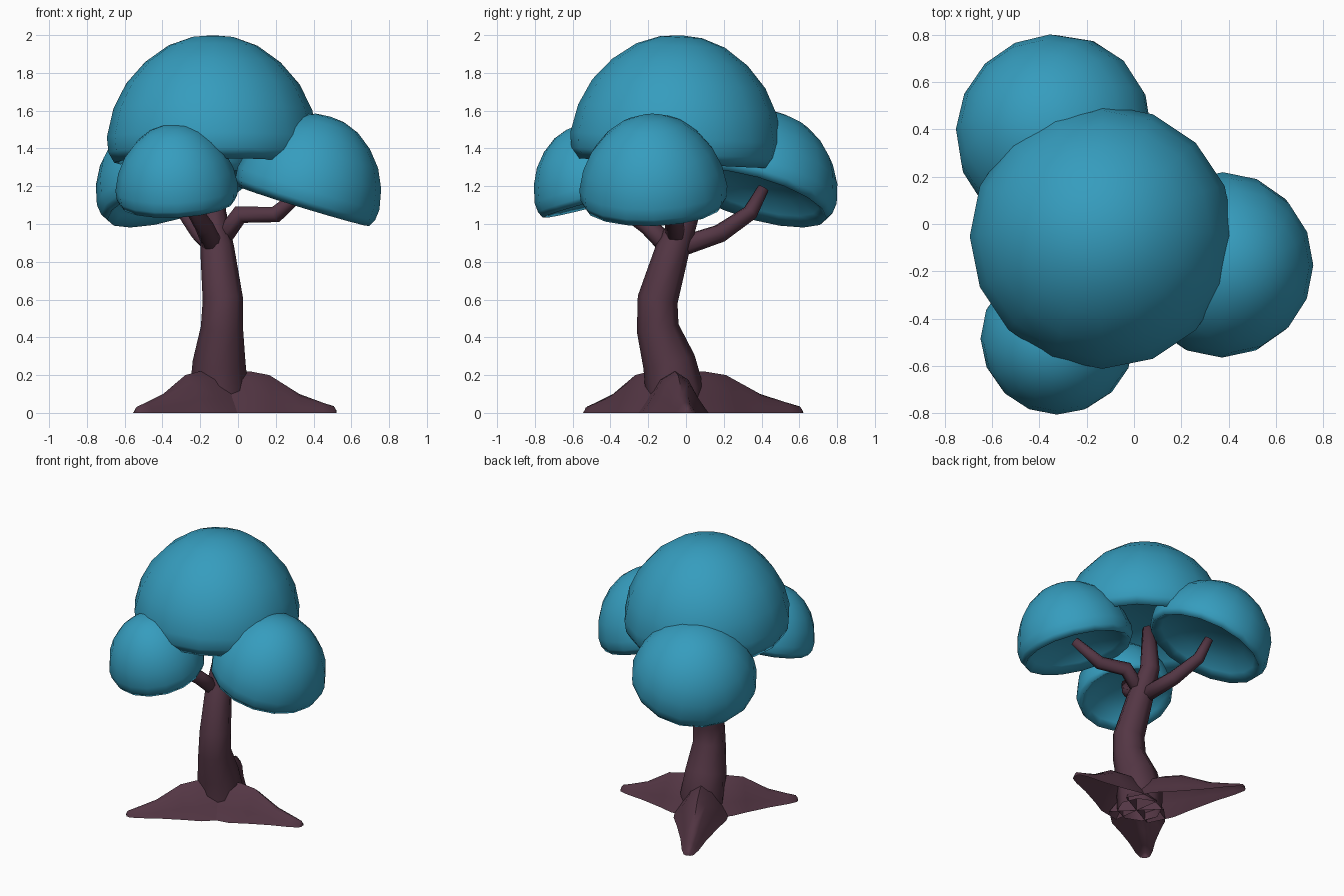
import bpy, bmesh, math
from mathutils import Vector

if "Cube" in bpy.data.objects:
    bpy.data.objects.remove(bpy.data.objects["Cube"])


def material(name, rgb):
    m = bpy.data.materials.new(name)
    m.diffuse_color = (*rgb, 1)
    m.use_nodes = True
    m.node_tree.nodes["Principled BSDF"].inputs["Base Color"].default_value = m.diffuse_color
    return m


LEAF = material("teal foliage", (0.036, 0.335, 0.515))
BARK = material("plum bark", (0.088, 0.037, 0.058))


def finish(name, bm, mat):
    bmesh.ops.recalc_face_normals(bm, faces=bm.faces)
    # the ground side of trunk and roots is open
    bmesh.ops.delete(bm, geom=[f for f in bm.faces if all(v.co.z < .001 for v in f.verts)],
                     context='FACES')
    for f in bm.faces:
        f.smooth = True
    me = bpy.data.meshes.new(name)
    bm.to_mesh(me)
    bm.free()
    me.materials.append(mat)
    ob = bpy.data.objects.new(name, me)
    bpy.context.collection.objects.link(ob)
    return ob


def skin(bm, rings):
    """Bridge a list of equal point rings and cap both ends."""
    vs = [[bm.verts.new(p) for p in r] for r in rings]
    n = len(vs[0])
    for a, b in zip(vs, vs[1:]):
        for i in range(n):
            j = (i + 1) % n
            bm.faces.new((a[i], a[j], b[j], b[i]))
    bm.faces.new(vs[0])
    bm.faces.new(vs[-1])


def tube(name, path, sides=8):
    """Tapered limb along (x, y, z, radius) points."""
    pts = [Vector(p[:3]) for p in path]
    rings = []
    for k, p in enumerate(pts):
        d = pts[min(k + 1, len(pts) - 1)] - pts[max(k - 1, 0)]
        q = Vector((0, 0, 1)).rotation_difference(d.normalized())
        if k == 0 and p.z == 0:
            q.identity()
        r = path[k][3]
        rings.append([p + q @ Vector((r * math.cos(t), r * math.sin(t), 0))
                      for t in (2 * math.pi * i / sides for i in range(sides))])
    bm = bmesh.new()
    skin(bm, rings)
    return finish(name, bm, BARK)


# Mushroom-like foliage cap: rounded dome, tucked rim, dished underside
PROFILE = [(0.2, .985), (.42, .92), (.64, .79), (.82, .62), (.94, .42), (1, .2),
           (.985, .08), (.93, 0), (.8, .09), (.58, .2), (.3, .26)]


def cap(name, centre, radius, height, lean, tilt, sides=16):
    axis = Vector((lean[0], lean[1], 0))
    s = math.sin(math.radians(tilt))
    d = axis.normalized() * s + Vector((0, 0, math.cos(math.radians(tilt))))
    q = Vector((0, 0, 1)).rotation_difference(d)
    bm = bmesh.new()
    c = Vector(centre)

    def put(r, t, z):
        return c + q @ Vector((r * radius * math.cos(t), r * radius * math.sin(t), z * height))
    rings = [[bm.verts.new(put(r, 2 * math.pi * i / sides, z)) for i in range(sides)]
             for r, z in PROFILE]
    top, under = bm.verts.new(put(0, 0, 1)), bm.verts.new(put(0, 0, .27))
    for i in range(sides):
        j = (i + 1) % sides
        for a, b in zip(rings, rings[1:]):
            bm.faces.new((a[i], a[j], b[j], b[i]))
        bm.faces.new((top, rings[0][i], rings[0][j]))
        bm.faces.new((under, rings[-1][j], rings[-1][i]))
    return finish(name, bm, LEAF)


cap("main_canopy", (-.135, -.06, 1.322), .56, .678, (.1, 1), 3)
cap("right_canopy", (.345, -.17, 1.095), .392, .495, (1, -.1), 17)
cap("back_canopy", (-.315, .365, 1.135), .423, .475, (-.75, .7), 23)
cap("front_canopy", (-.32, -.465, 1.11), .325, .425, (-.2, -1), 15)

# Curved trunk and three branches
tube("trunk", [(-.10, -.06, 0, .15), (-.10, -.06, .12, .155), (-.10, -.09, .27, .14),
               (-.085, -.15, .45, .112), (-.08, -.15, .6, .107), (-.11, -.07, .87, .09),
               (-.13, .01, 1.07, .066), (-.13, .0, 1.38, .045)])
tube("right_branch", [(-.1, -.05, .9, .05), (.01, -.07, 1.05, .05),
                      (.2, -.12, 1.05, .045), (.36, -.19, 1.19, .03)])
tube("back_branch", [(-.12, -.03, .88, .055), (-.2, .18, .95, .05),
                     (-.28, .34, 1.06, .042), (-.31, .41, 1.19, .03)])
tube("front_branch", [(-.12, -.07, .86, .055), (-.18, -.2, .99, .05),
                      (-.25, -.36, 1.1, .04), (-.28, -.42, 1.2, .03)])


# Spreading roots: half-dome sections that taper to the tip (t, half width, height)
SECTIONS = [(0, .16, .22), (.25, .155, .22), (.42, .12, .2), (.68, .075, .1),
            (.88, .05, .055), (.98, .03, .035), (1, .012, .015)]


def root(name, tip):
    a, b = Vector((-.09, -.08, 0)), Vector((*tip, 0))
    side = (b - a).normalized().cross(Vector((0, 0, 1)))
    rings = []
    for t, w, h in SECTIONS:
        p = a.lerp(b, t)
        # peaked cross-section with a flared foot
        rings.append([p + side * w * u + Vector((0, 0, h * v)) for u, v in
                      ((-1.15, 0), (-.8, .35), (-.45, .8), (0, 1), (.45, .8), (.8, .35), (1.15, 0))])
    bm = bmesh.new()
    skin(bm, rings)
    return finish(name, bm, BARK)


for name, tip in (("right_root", (.52, .01)), ("front_left_root", (-.54, -.53)),
                  ("back_left_root", (-.45, .615))):
    ob = root(name, tip)
    bpy.ops.object.select_all(action='DESELECT')
    bpy.context.view_layer.objects.active = ob
    ob.select_set(True)
    bpy.ops.object.shade_smooth_by_angle(angle=math.radians(60))
